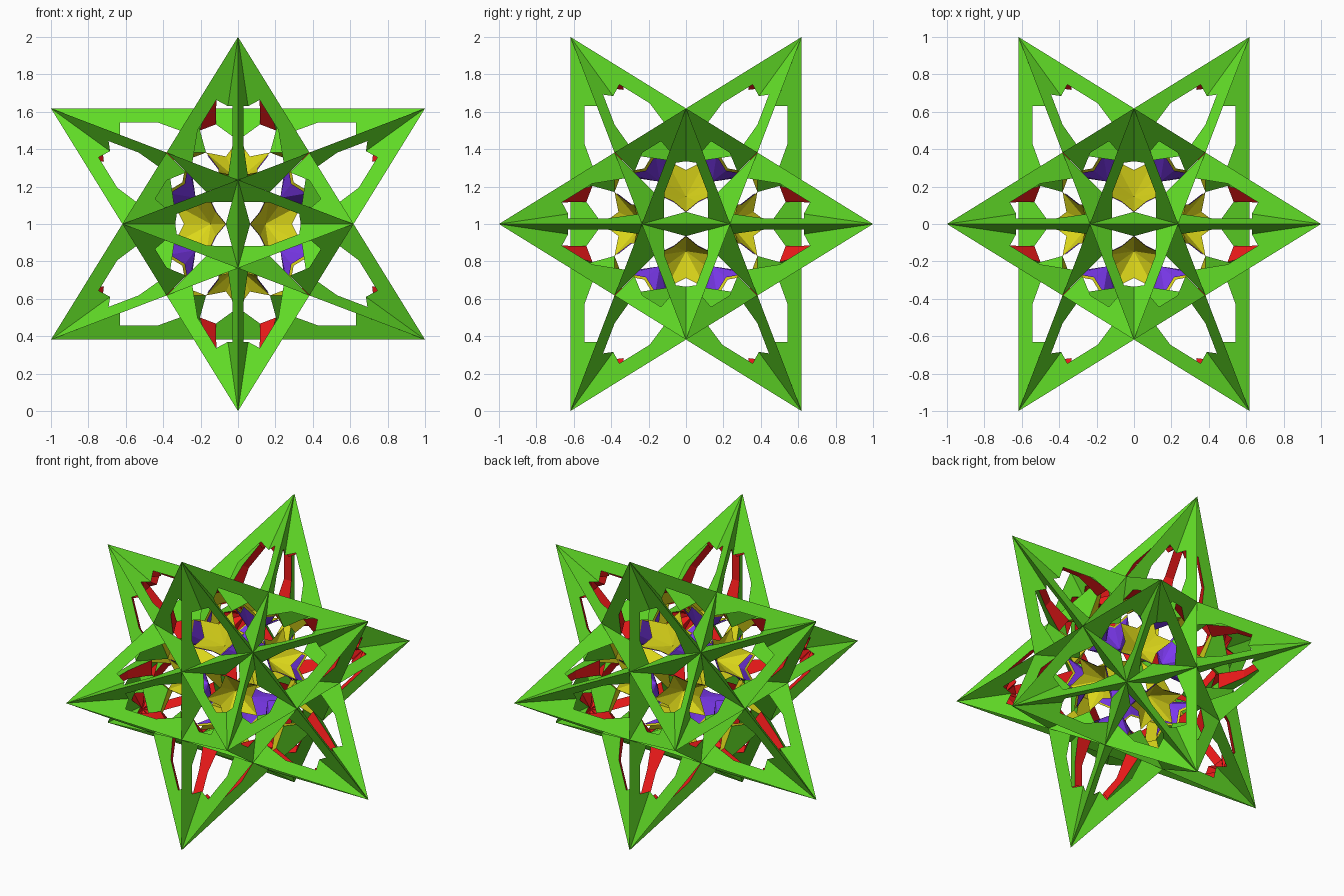
import bpy, bmesh
from mathutils import Vector

if "Cube" in bpy.data.objects:
    bpy.data.objects.remove(bpy.data.objects["Cube"])

PHI = (1 + 5 ** 0.5) / 2
CENTRE = Vector((0, 0, 1))

# twelve spike tips (icosahedron corners)
a = 1 / PHI
tips = []
for s in (1, -1):
    for t in (1, -1):
        tips += [Vector((0, s * a, t)), Vector((s, 0, t * a)), Vector((s * a, t, 0))]


def linked(p, q):
    return abs((p - q).length - 2) < 0.01


def make_part(name, polys, color):
    """polys: list of (points, outward flag), welded into one flat shaded mesh"""
    bm = bmesh.new()
    for pts, outward in polys:
        n = sum(((pts[i] - pts[0]).cross(pts[i + 1] - pts[0])
                 for i in range(1, len(pts) - 1)), Vector())
        mid = sum(pts, Vector()) / len(pts)
        if (n.dot(mid) > 0) != outward:
            pts = pts[::-1]
        bm.faces.new([bm.verts.new(p + CENTRE) for p in pts])
    bmesh.ops.remove_doubles(bm, verts=bm.verts, dist=0.0005)
    me = bpy.data.meshes.new(name)
    bm.to_mesh(me)
    bm.free()
    mat = bpy.data.materials.new(name + "_paint")
    mat.diffuse_color = color
    mat.use_nodes = True
    mat.node_tree.nodes["Principled BSDF"].inputs["Base Color"].default_value = mat.diffuse_color
    me.materials.append(mat)
    bpy.context.collection.objects.link(bpy.data.objects.new(name, me))


U0, U1, V = 0.37, 0.57, 0.08        # window start, bend and rib width
UG = 2 / PHI ** 2                   # ridge crossing point
UX, VX = 0.7236, 0.2957             # foot of the valley
shell, ribs, cups, backs = [], [], [], []

for A in tips:
    axis = A.normalized()
    plug = A * 0.732                # centre of the solid tip's underside
    apex = axis * 0.277             # bottom of the inner cup
    for B in tips:
        if not linked(A, B):
            continue
        sides = []
        for C in tips:
            if not (linked(A, C) and linked(B, C)):
                continue
            e = (B - A) / 2
            f = (C - (A + B) / 2).normalized()

            def P(u, v, e=e, f=f):
                return A + e * u + f * v

            G, X = P(UG, 0), P(UX, VX)
            bend, start = P(U1, V), P(U0, V)
            foot, M = (G + X) / 2, P(1, 0.1828)
            valley = P(U0, U0 * VX / UX)
            sides.append((start, bend, foot, M))
            # spike tip, ridge strip and half of the small keel facet
            shell.append(([A, P(U0, 0), start, valley], True))
            shell.append(([P(U0, 0), P(U1, 0), bend, start], True))
            shell.append(([P(U1, 0), G, foot, bend], True))
            shell.append(([G, P(1, 0), M], True))
            # underside of the tip
            ribs.append(([plug, start, valley], False))
            # star shaped cup inside the spike
            radial = (G - axis * G.dot(axis)).normalized()
            notch = axis * 0.37 + radial * 0.11
            cups.append(([apex, X, notch], True))
            backs.append(([p * 0.96 for p in (apex, X, notch)], False))
        # inner faces of the ridge beam and keel
        (s1, b1, f1, m1), (s2, b2, f2, m2) = sides
        ribs.append(([plug, s1, s2], False))
        ribs.append(([s1, b1, b2, s2], False))
        ribs.append(([b1, f1, f2, b2], False))
        cups.append(([G, m1, m2], False))

make_part("outer_star_shell", shell, (0.12, 0.72, 0.02, 1))
make_part("rib_inner_faces", ribs, (0.85, 0.01, 0.01, 1))
make_part("inner_cups", cups, (0.72, 0.68, 0.01, 1))
make_part("cup_backs", backs, (0.2, 0.04, 0.85, 1))
